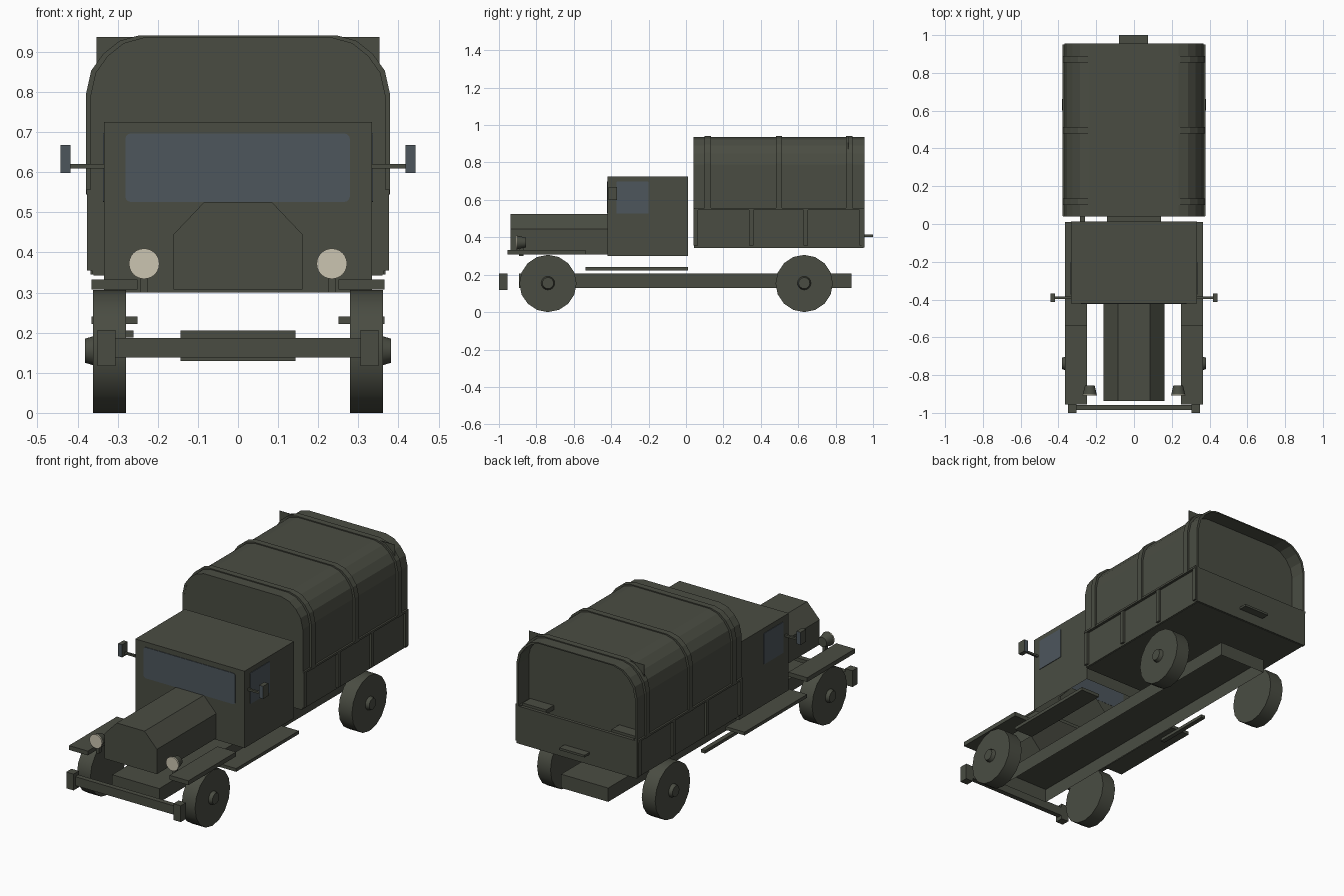
import bpy, bmesh, math
from mathutils import Matrix

if "Cube" in bpy.data.objects:
    bpy.data.objects.remove(bpy.data.objects["Cube"])


def material(name, rgb):
    m = bpy.data.materials.new(name)
    m.diffuse_color = (*rgb, 1)
    m.use_nodes = True
    m.node_tree.nodes["Principled BSDF"].inputs["Base Color"].default_value = m.diffuse_color
    return m


OLIVE = material("olive_paint", (0.068, 0.073, 0.055))
GLASS = material("blue_grey_glass", (0.074, 0.093, 0.108))
LENS = material("cream_lens", (0.60, 0.56, 0.44))


def finish(name, bm, mat):
    bmesh.ops.recalc_face_normals(bm, faces=bm.faces)
    me = bpy.data.meshes.new(name)
    bm.to_mesh(me)
    bm.free()
    me.materials.append(mat)
    ob = bpy.data.objects.new(name, me)
    bpy.context.collection.objects.link(ob)
    return ob


def box(name, x, y, z, mat=OLIVE):
    bm = bmesh.new()
    bmesh.ops.create_cube(bm, size=1)
    for v in bm.verts:
        for i, (a, b) in enumerate((x, y, z)):
            v.co[i] = a if v.co[i] < 0 else b
    return finish(name, bm, mat)


def pair(name, x, y, z):
    """The same box on the right and on the left."""
    box(name + "_right", x, y, z)
    box(name + "_left", (-x[1], -x[0]), y, z)


def open_below(ob):
    """Remove the downward face so the part is a hollow shell."""
    bm = bmesh.new()
    bm.from_mesh(ob.data)
    bmesh.ops.delete(bm, geom=[f for f in bm.faces if f.normal.z < -0.9], context="FACES")
    bm.to_mesh(ob.data)
    bm.free()


def prism(name, points, start, end, axis="y", mat=OLIVE):
    """Extrude a profile: (x, z) along y, or (y, z) along x."""
    bm = bmesh.new()
    place = (lambda p, t: (p[0], t, p[1])) if axis == "y" else (lambda p, t: (t, p[0], p[1]))
    f = bm.faces.new([bm.verts.new(place(p, start)) for p in points])
    ext = bmesh.ops.extrude_face_region(bm, geom=[f])["geom"]
    for v in ext:
        if isinstance(v, bmesh.types.BMVert):
            v.co[1 if axis == "y" else 0] = end
    return finish(name, bm, mat)


def cone(name, pos, r1, r2, depth, axis, sides=16, mat=OLIVE):
    """Round part; r1 is on the negative end of the axis."""
    bm = bmesh.new()
    bmesh.ops.create_cone(bm, cap_ends=True, segments=sides, radius1=r1, radius2=r2, depth=depth)
    turn = Matrix.Rotation(math.pi / 2, 4, "Y") if axis == "x" else Matrix.Rotation(-math.pi / 2, 4, "X")
    bmesh.ops.transform(bm, matrix=Matrix.Translation(pos) @ turn, verts=bm.verts)
    ob = finish(name, bm, mat)
    ob.data.shade_smooth()
    ob.data.set_sharp_from_angle(angle=math.radians(35))
    return ob


def rounded(a0, a1, b0, b1, r):
    pts = []
    for ca, cb, q in ((a1 - r, b1 - r, 0), (a0 + r, b1 - r, 1), (a0 + r, b0 + r, 2), (a1 - r, b0 + r, 3)):
        for k in range(4):
            t = math.radians(90 * q + 30 * k)
            pts.append((ca + r * math.cos(t), cb + r * math.sin(t)))
    return pts


# chassis and bumper
open_below(box("chassis", (-0.144, 0.144), (-0.893, 0.885), (0.13, 0.206)))
box("bumper_bar", (-0.306, 0.306), (-0.985, -0.957), (0.138, 0.187))
pair("bumper_end", (0.305, 0.35), (-1.0, -0.954), (0.117, 0.207))

# wheels with hubs
for side, s in (("right", 1), ("left", -1)):
    for end, y in (("front", -0.738), ("rear", 0.632)):
        cone(f"wheel_{end}_{side}", (s * 0.32, y, 0.153), 0.153, 0.153, 0.082, "x")
        r = (0.037, 0.03) if s > 0 else (0.03, 0.037)
        cone(f"hub_{end}_{side}", (s * 0.37, y, 0.155), *r, 0.022, "x")

# fenders, running boards, exhaust
pair("fender", (0.25, 0.365), (-0.955, -0.537), (0.308, 0.332))
pair("running_board", (0.25, 0.365), (-0.537, 0.01), (0.222, 0.24))
box("exhaust_pipe", (-0.285, -0.26), (-0.09, 0.24), (0.188, 0.205))

# hood
open_below(prism("hood", [(-0.161, 0.308), (0.161, 0.308), (0.161, 0.445), (0.085, 0.525),
                          (-0.085, 0.525), (-0.161, 0.445)], -0.938, -0.41))

# cab and windows
open_below(box("cab", (-0.334, 0.334), (-0.42, 0.012), (0.30, 0.725)))
prism("windshield", rounded(-0.281, 0.279, 0.526, 0.697, 0.014), -0.423, -0.419, "y", GLASS)
for side, s in (("right", 1), ("left", -1)):
    prism("side_window_" + side, rounded(-0.372, -0.2, 0.526, 0.697, 0.004), s * 0.333, s * 0.337, "x", GLASS)

# mirrors: glass on the front and back faces
pair("mirror_arm", (0.33, 0.42), (-0.396, -0.384), (0.609, 0.62))
for side, s in (("right", 1), ("left", -1)):
    x = sorted((s * 0.418, s * 0.443))
    m = box("mirror_" + side, x, (-0.414, -0.368), (0.598, 0.668))
    m.data.materials.append(GLASS)
    for p in m.data.polygons:
        p.material_index = int(abs(p.normal.y) > 0.5)

# headlights
for side, s in (("right", 1), ("left", -1)):
    cone("headlight_" + side, (s * 0.234, -0.88, 0.372), 0.037, 0.026, 0.048, "y", 24)
    cone("headlight_lens_" + side, (s * 0.234, -0.906, 0.372), 0.038, 0.038, 0.006, "y", 24, LENS)
pair("headlight_post", (0.226, 0.243), (-0.893, -0.87), (0.30, 0.345))

# open cargo bed with side boards, top rails, stakes and benches
box("bed_floor", (-0.36, 0.36), (0.042, 0.95), (0.342, 0.372))
box("bed_front_board", (-0.36, 0.36), (0.042, 0.06), (0.36, 0.552))
pair("bed_side_board", (0.345, 0.364), (0.042, 0.95), (0.345, 0.552))
pair("bed_top_rail", (0.345, 0.378), (0.042, 0.95), (0.546, 0.557))
for i, y in enumerate((0.052, 0.348, 0.64, 0.939)):
    pair(f"bed_stake_{i + 1}", (0.36, 0.376), (y - 0.012, y + 0.012), (0.355, 0.55))
pair("bench", (0.2, 0.345), (0.07, 0.935), (0.54, 0.565))


# canvas cover as a shell, open at the rear
def arch(grow):
    half = [(0.368, 0.79), (0.355, 0.848), (0.325, 0.89), (0.285, 0.922), (0.235, 0.936)]
    pts = [(x + grow, z + grow * 0.5) for x, z in half]
    pts = [(0.368 + grow, 0.545)] + pts
    return pts + [(-x, z) for x, z in reversed(pts)]


def hoop(name, outer, inner, y0, y1):
    prism(name, arch(outer) + arch(inner)[::-1], y0, y1)


hoop("canvas_cover", 0, -0.012, 0.04, 0.955)
prism("canvas_front", arch(-0.006), 0.041, 0.05)
for i, y in enumerate((0.117, 0.497, 0.873)):
    hoop(f"canvas_hoop_{i + 1}", 0.011, -0.004, y - 0.017, y + 0.017)
box("rear_plate", (-0.353, 0.353), (0.867, 0.869), (0.36, 0.937))

# tailgate and handle
box("tailgate", (-0.368, 0.368), (0.937, 0.955), (0.345, 0.552))
box("tailgate_handle", (-0.08, 0.075), (0.95, 1.0), (0.402, 0.414))
